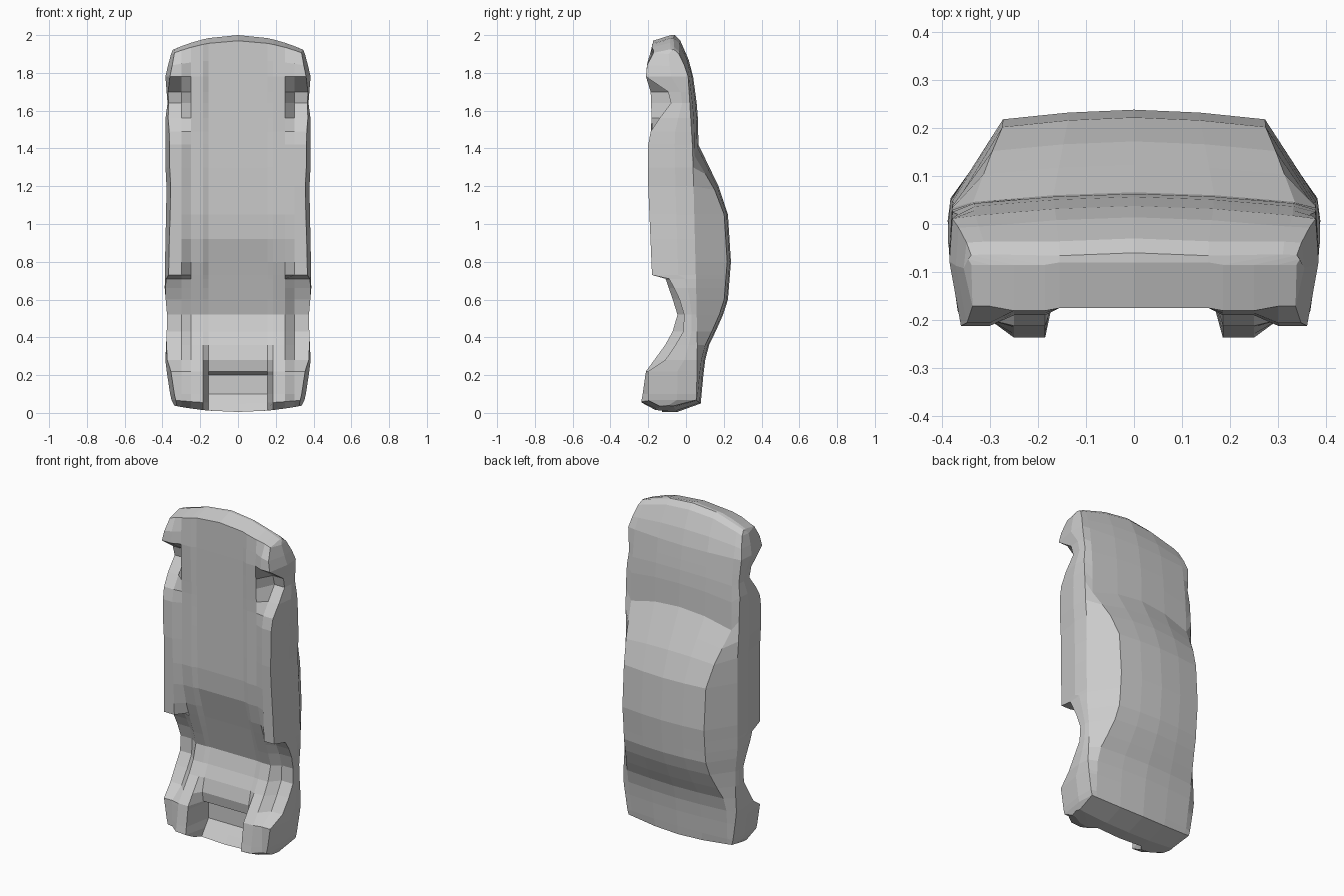
import bpy, bmesh

if "Cube" in bpy.data.objects:
    bpy.data.objects.remove(bpy.data.objects["Cube"])


def key(z, pairs):
    """Linear interpolation through (z, value) keys, z ascending."""
    if z <= pairs[0][0]:
        return pairs[0][1]
    for (a, va), (b, vb) in zip(pairs, pairs[1:]):
        if z <= b:
            return va + (vb - va) * (z - a) / (b - a)
    return pairs[-1][1]


# Lengthwise profiles (z runs from the tail at 0 to the nose at 2)
TOP = [(0, -.06), (.05, .078), (.2, .092), (.33, .108), (.5, .19), (.6, .222), (.8, .238),
       (1.05, .222), (1.2, .172), (1.42, .066), (1.6, .062), (1.8, .035), (1.95, -.01), (2, -.06)]
BELT = [(0, -.08), (.05, .055), (.35, .06), (.6, .055), (1.4, .035), (1.8, .01), (1.96, -.03), (2, -.065)]
WIDTH = [(0, .335), (.05, .352), (.27, .385), (.5, .374), (.66, .388), (1.0, .383), (1.15, .376),
         (1.3, .384), (1.55, .385), (1.65, .372), (1.77, .386), (1.96, .358), (2, .345)]
ROOF_W = [(0, .30), (.1, .32), (.33, .33), (.5, .285), (.62, .272), (1.05, .274), (1.2, .295),
          (1.42, .335), (1.8, .33), (2, .31)]
FLOOR = [(0, -.15), (.04, -.238), (.22, -.212), (.36, -.11), (.45, -.06), (.52, -.045), (.6, -.07),
         (.73, -.115), (.85, -.155), (1.0, -.178), (1.5, -.18), (1.78, -.19), (1.98, -.18), (2, -.085)]
SILL = [(0, -.13), (.04, -.2), (.22, -.2), (.28, -.11), (.42, -.015), (.52, -.01), (.62, -.04),
        (.71, -.09), (.73, -.18), (1.2, -.2), (1.47, -.2), (1.56, -.14), (1.64, -.08), (1.7, -.095),
        (1.78, -.212), (1.96, -.2), (2, -.085)]
CENTRE = [(0, -.13), (.1, -.06), (.2, -.06), (.22, -.11), (.28, -.12), (.36, -.1), (.5, -.035),
          (.73, -.1), (.95, -.165), (1.3, -.17), (1.75, -.175), (1.98, -.175), (2, -.08)]
BOW = [(0, .04), (.1, .0), (1.8, .0), (1.9, .045), (2, .085)]
SCREEN_BOW = [(1.05, .0), (1.2, .03), (1.42, .07), (1.6, .03), (1.75, .0)]
STATIONS = [0.005, .05, .1, .2, .22, .28, .36, .43, .52, .6, .66, .71, .73, .8, .92, 1.05, 1.2,
            1.3, 1.42, 1.49, 1.56, 1.64, 1.7, 1.78, 1.87, 1.97, 2]


def half_section(z):
    """Points from the floor centre round the flank to the roof centre."""
    top, belt, w, rw = (key(z, k) for k in (TOP, BELT, WIDTH, ROOF_W))
    floor, sill, mid = (key(z, k) for k in (FLOOR, SILL, CENTRE))
    edge = max(top - .02, belt + .002)
    pts = [(0, mid), (.155, mid), (.185, floor), (.25, floor), (.30, sill),
           (w + .14 * min(0, sill + .04), sill), (w, sill + .6 * (belt - sill)),
           (w - .006, belt), (rw, edge), (rw * .5, top - .006), (0, top)]
    out = []
    for i, (x, y) in enumerate(pts):
        bow = key(z, BOW) + (key(z, SCREEN_BOW) if i > 7 else 0)
        s = (x / .36) ** 2
        out.append((x, y, z + bow * s if z < 1 else z - bow * s))
    return out


# Car body shell: lofted mirrored sections
bm = bmesh.new()
rings = []
for z in STATIONS:
    half = half_section(z)
    ring = half + [(-x, y, zz) for x, y, zz in half[-2:0:-1]]
    rings.append([bm.verts.new(p) for p in ring])
n = len(rings[0])
for a, b in zip(rings, rings[1:]):
    for i in range(n):
        j = (i + 1) % n
        bm.faces.new((a[i], a[j], b[j], b[i]))

# Tail and nose panels: strips joining floor edge to top edge on each half
h = n // 2
for r in (rings[0], rings[-1]):
    for side in (1, -1):
        for i in range(h // 2):
            quad = [r[side * k % n] for k in (i, i + 1, h - i - 1, h - i)]
            bm.faces.new(list(dict.fromkeys(quad)))
bmesh.ops.recalc_face_normals(bm, faces=bm.faces)
mesh = bpy.data.meshes.new("car_body")
bm.to_mesh(mesh)
bm.free()
body = bpy.data.objects.new("car_body", mesh)
bpy.context.collection.objects.link(body)
